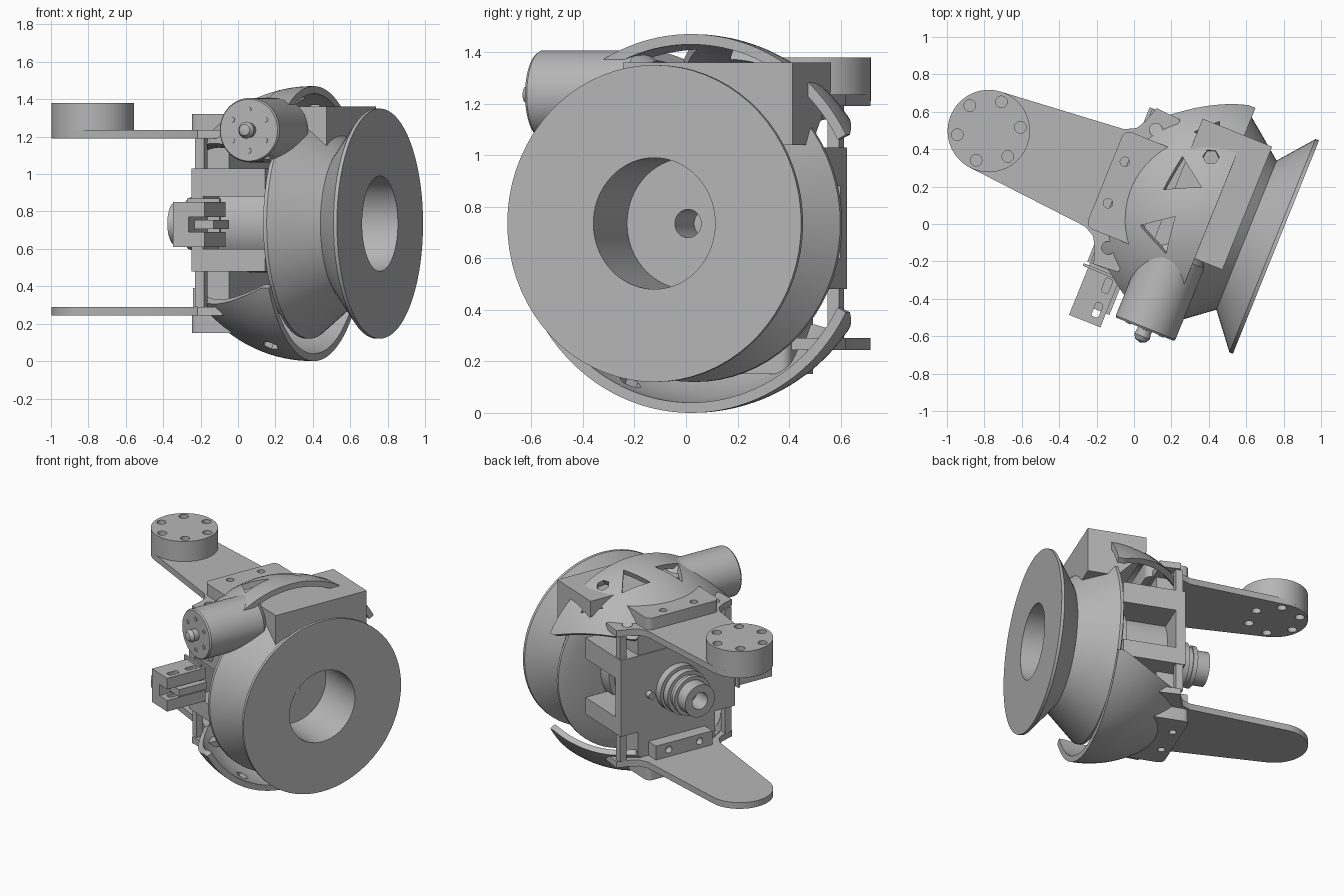
import bpy, bmesh, math
from mathutils import Matrix, Vector

cube = bpy.data.objects.get("Cube")
if cube:
    bpy.data.objects.remove(cube, do_unlink=True)

grey = bpy.data.materials.new("plain_grey")
grey.use_nodes = True
colour = (0.47, 0.47, 0.47, 1)
grey.diffuse_color = colour
grey.node_tree.nodes["Principled BSDF"].inputs["Base Color"].default_value = colour

# Everything is built along the wheel axle (local x), then turned as a whole.
TURN = Matrix.Rotation(math.radians(-22), 4, "Z")
CV, CZ = 0.17, 0.735          # axle centre across and up
DOME_U, DOME_R = 0.36, 0.715  # dome centre along the axle, mid-wall radius
parts = []


def make(name, bm):
    bmesh.ops.recalc_face_normals(bm, faces=bm.faces)
    me = bpy.data.meshes.new(name)
    bm.to_mesh(me)
    bm.free()
    me.materials.append(grey)
    ob = bpy.data.objects.new(name, me)
    bpy.context.collection.objects.link(ob)
    parts.append(ob)
    return ob


def box(name, u, v, z, bevel=0):
    bm = bmesh.new()
    bmesh.ops.create_cube(bm, size=1)
    for p in bm.verts:
        for i, (lo, hi) in enumerate((u, v, z)):
            p.co[i] = lo if p.co[i] < 0 else hi
    if bevel:
        tall = [e for e in bm.edges if abs(e.verts[0].co.z - e.verts[1].co.z) > 0.01]
        bmesh.ops.bevel(bm, geom=tall, offset=bevel, segments=4, affect="EDGES", profile=0.5)
    return make(name, bm)


def prism(name, pts, lo, hi, axis="z"):
    bm = bmesh.new()
    place = (lambda a, b, c: (a, b, c)) if axis == "z" else (lambda a, b, c: (a, c, b))
    face = bm.faces.new([bm.verts.new(place(a, b, lo)) for a, b in pts])
    new = bmesh.ops.extrude_face_region(bm, geom=[face])["geom"]
    shift = Vector(place(0, 0, hi - lo))
    bmesh.ops.translate(bm, vec=shift, verts=[g for g in new if isinstance(g, bmesh.types.BMVert)])
    return make(name, bm)


def lathe(name, profile, centre, direction, steps=64):
    """Turn (height, radius) points round the direction."""
    bm = bmesh.new()
    vs = [bm.verts.new((r, 0, h)) for h, r in profile]
    es = [bm.edges.new(pair) for pair in zip(vs, vs[1:])]
    bmesh.ops.spin(bm, geom=vs + es, cent=(0, 0, 0), axis=(0, 0, 1), angle=math.tau, steps=steps)
    bmesh.ops.remove_doubles(bm, verts=bm.verts, dist=0.0005)
    rot = Vector(direction).to_track_quat("Z", "Y").to_matrix().to_4x4()
    bm.transform(Matrix.Translation(centre) @ rot)
    return make(name, bm)


def rod(name, centre, direction, radius, length, steps=24):
    h = length / 2
    return lathe(name, [(-h, 0), (-h, radius), (h, radius), (h, 0)], centre, direction, steps)


def bake(ob):
    deps = bpy.context.evaluated_depsgraph_get()
    me = bpy.data.meshes.new_from_object(ob.evaluated_get(deps))
    ob.modifiers.clear()
    ob.data = me


def cut(ob, cutters):
    for c in cutters:
        mod = ob.modifiers.new("cut", "BOOLEAN")
        mod.operation, mod.solver, mod.object = "DIFFERENCE", "EXACT", c
    bpy.context.view_layer.update()
    bake(ob)
    for c in cutters:
        parts.remove(c)
        bpy.data.objects.remove(c, do_unlink=True)


UP, ALONG, ACROSS = (0, 0, 1), (1, 0, 0), (0, 1, 0)

# Grooved wheel with its deep bore and shaft hole
lathe("grooved_wheel", [(0.2, 0), (0.2, 0.055), (0.4, 0.055), (0.4, 0.255), (0.75, 0.255),
                        (0.75, 0.615), (0.73, 0.615), (0.58, 0.43), (0.345, 0.615),
                        (0.325, 0.615), (0.3, 0.54), (0.3, 0.3), (0.2, 0.3), (0.2, 0.26),
                        (-0.1, 0.26), (-0.1, 0)], (0, CV, CZ), ALONG, 72)


# Dome guards: ball-shaped shells that taper to horns, with cut windows
def dome_guard(name, side):
    bm = bmesh.new()
    rows, cols, spread = 56, 14, 62
    grid = []
    for i in range(rows + 1):
        deg = -spread + 2 * spread * i / rows
        taper = max(0, (abs(deg) - 38) / (spread - 38))
        back = -0.14 + 0.47 * taper ** 1.3
        line = []
        for j in range(cols + 1):
            u = back + (0.37 - back) * j / cols
            r = math.sqrt(DOME_R ** 2 - (u - DOME_U) ** 2)
            a = math.radians(deg)
            line.append(bm.verts.new((u, CV + r * math.sin(a), CZ + side * r * math.cos(a))))
        grid.append(line)
    for a, b in zip(grid, grid[1:]):
        for j in range(cols):
            bm.faces.new((a[j], a[j + 1], b[j + 1], b[j]))
    ob = make(name, bm)
    mod = ob.modifiers.new("wall", "SOLIDIFY")
    mod.thickness, mod.offset = 0.04, 0
    bpy.context.view_layer.update()
    bake(ob)
    cutters = []
    windows = [(-38, 0.2, 0.09, 3), (-13, 0.15, 0.12, 3), (13, 0.15, 0.12, 3),
               (38, 0.2, 0.09, 3), (-26, 0.25, 0.045, 6), (26, 0.25, 0.045, 6)]
    for deg, u, size, sides in windows:
        r = math.sqrt(DOME_R ** 2 - (u - DOME_U) ** 2)
        a = math.radians(deg)
        out = Vector((u - DOME_U, r * math.sin(a), side * r * math.cos(a)))
        cutters.append(rod("window_cutter", out + Vector((DOME_U, CV, CZ)), out, size, 0.3, sides))
    cut(ob, cutters)


dome_guard("upper_dome_guard", 1)
dome_guard("lower_dome_guard", -1)

# Cover over the top of the wheel
prism("wheel_cover", [(0.13, 1.36), (0.53, 1.36), (0.53, 1.04), (0.33, 1.04), (0.13, 1.25)],
      -0.05, 0.66, "y")

# Drive motor with its end knob
lathe("motor", [(-0.5, 0), (-0.5, 0.165), (-0.49, 0.172), (-0.08, 0.172), (-0.02, 0.13), (0, 0)],
      (0.265, 0, 1.235), ACROSS)
lathe("motor_knob", [(-0.575, 0), (-0.565, 0.03), (-0.54, 0.045), (-0.515, 0.04), (-0.49, 0.04)],
      (0.265, 0, 1.235), ACROSS, 24)
for i in range(6):
    a = math.tau * (i + 0.5) / 6
    rod("motor_screw", (0.265 + 0.11 * math.cos(a), -0.501, 1.235 + 0.11 * math.sin(a)),
        ACROSS, 0.014, 0.008, 12)

# Middle housing: back wall with upper and lower shelves
box("housing_back", (-0.156, -0.09), (-0.28, 0.61), (0.48, 1.03))
box("housing_top", (-0.15, 0.27), (-0.28, 0.61), (0.88, 1.03))
box("housing_bottom", (-0.15, 0.27), (-0.28, 0.61), (0.48, 0.6))

# Stepped hub on the back
lathe("rear_hub", [(-0.15, 0.165), (-0.21, 0.165), (-0.21, 0.13), (-0.23, 0.13), (-0.23, 0.155),
                   (-0.28, 0.155), (-0.28, 0.13), (-0.31, 0.13), (-0.31, 0.14), (-0.34, 0.14),
                   (-0.34, 0.115), (-0.43, 0.115), (-0.43, 0.06), (-0.3, 0.06), (-0.3, 0)],
      (0, CV, CZ), ALONG, 48)
rod("rear_screw", (-0.17, CV + 0.22, CZ), ALONG, 0.025, 0.05)

# Arms: rounded end, widening to flared tabs beside the housing
HINGE = -0.906
end = [(HINGE + 0.22 * math.cos(math.radians(d)), 0.22 * math.sin(math.radians(d)))
       for d in range(95, 181, 5)]
half = [(0.02, 0.44), (-0.12, 0.45), (-0.15, 0.36), (-0.18, 0.31), (-0.24, 0.28)] + end
outline = [(u, CV + v) for u, v in half] + [(u, CV - v) for u, v in reversed(half[:-1])]
upper_arm = prism("upper_arm", outline, 1.19, 1.235)
lower_arm = prism("lower_arm", outline, 0.245, 0.29)
disc = rod("hinge_disc", (HINGE, CV, 1.295), UP, 0.22, 0.17, 64)


def hinge_holes():
    for i in range(6):
        a = math.tau * i / 6 + 0.5
        yield rod("hole_cutter", (HINGE + 0.17 * math.cos(a), CV + 0.17 * math.sin(a), 1.3),
                  UP, 0.031, 0.5)


def tab_holes(z):
    return [rod("hole_cutter", (-0.08, CV + s * 0.34, z), UP, 0.035, 0.2) for s in (-1, 1)]


cut(disc, list(hinge_holes()))
cut(upper_arm, list(hinge_holes()) + tab_holes(1.21))
cut(lower_arm, [rod("hole_cutter", (HINGE, CV, 0.27), UP, 0.05, 0.2)] + tab_holes(0.27))

# Mounting pads and posts joining the arms to the housing
for label, pad_z, post_z in (("upper", (1.2, 1.32), (1.03, 1.19)),
                             ("lower", (0.15, 0.28), (0.29, 0.48))):
    pad = box(label + "_pad", (-0.235, 0.06), (CV - 0.28, CV + 0.28), pad_z, 0.04)
    cut(pad, [rod("hole_cutter", (-0.17, CV + s * 0.12, sum(pad_z) / 2), UP, 0.025, 0.3)
              for s in (-1, 1)])
    box(label + "_post", (-0.15, 0.0), (CV - 0.3, CV + 0.3), post_z)
    for s in (-1, 1):
        mid = CV + s * 0.41
        box(label + "_post_rib", (-0.14, -0.09), (mid - 0.025, mid + 0.025), post_z)

# Drilled block above the lower arm
block = box("lower_block", (-0.24, -0.14), (CV - 0.22, CV + 0.22), (0.29, 0.39))
cut(block, [rod("hole_cutter", (-0.24, CV + s * 0.12, 0.34), ALONG, 0.025, 0.1) for s in (-1, 1)])

# Slotted sensor box on the front side
box("sensor_back", (-0.14, -0.05), (-0.58, -0.28), (0.61, 0.85))
for label, z in (("top", (0.77, 0.85)), ("bottom", (0.61, 0.69))):
    plate = box("sensor_" + label, (-0.06, 0.04), (-0.58, -0.28), z)
    cut(plate, [box("slot_cutter", (-0.03, 0.01), (m - 0.04, m + 0.04), (0.5, 0.95), 0.012)
                for m in (-0.5, -0.36)])
box("sensor_bar", (-0.06, 0.06), (-0.5, -0.28), (0.705, 0.755))
box("sensor_flange", (-0.17, 0.02), (-0.31, -0.295), (0.61, 0.87))

# Smooth the curved parts and turn the whole model
bpy.ops.object.select_all(action="DESELECT")
for ob in parts:
    ob.matrix_world = TURN
    ob.select_set(True)
bpy.context.view_layer.objects.active = parts[0]
bpy.ops.object.shade_smooth_by_angle(angle=math.radians(30))
